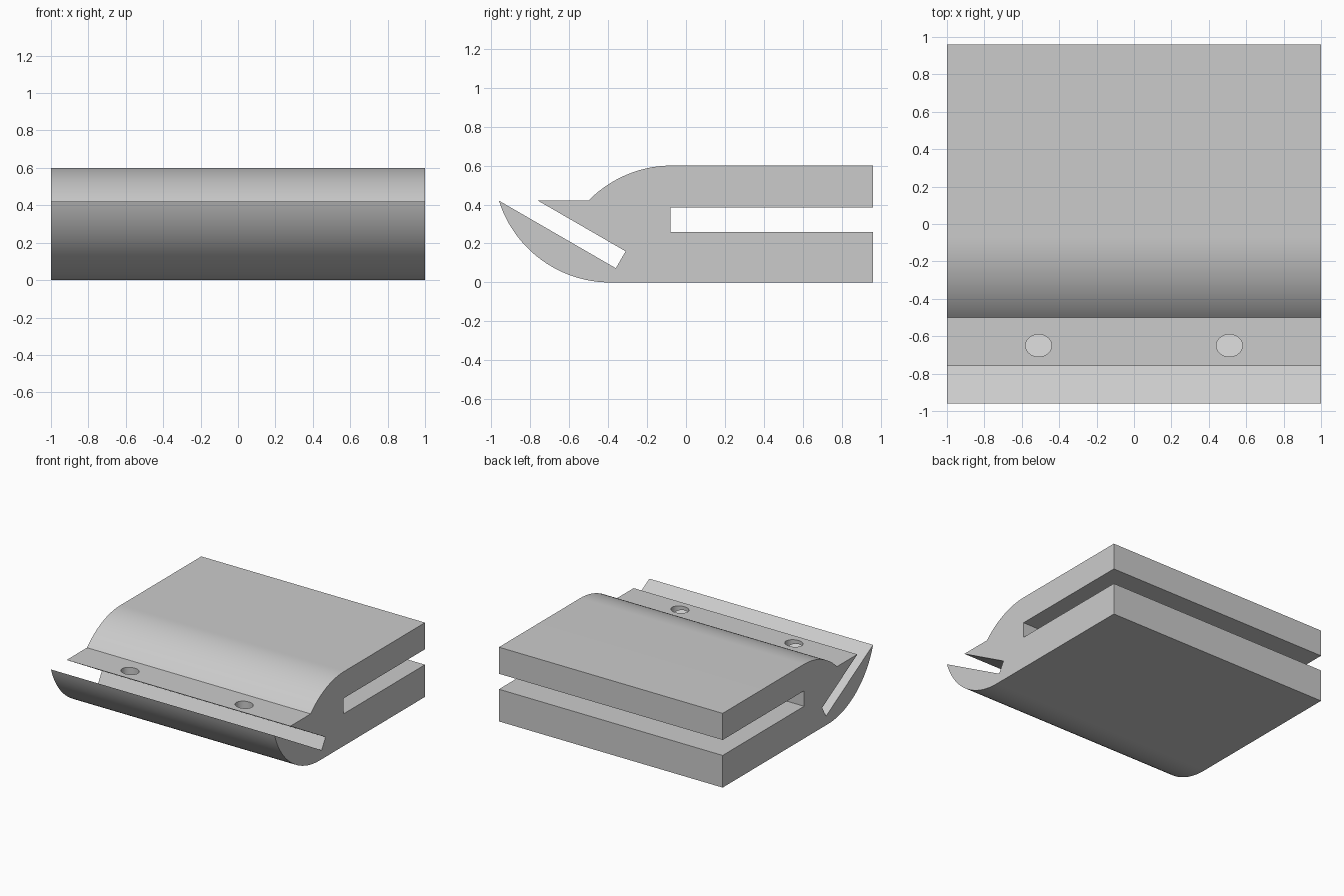
import bpy, bmesh
from math import cos, sin, atan2, pi, radians

default = bpy.data.objects.get("Cube")
if default:
    bpy.data.objects.remove(default, do_unlink=True)

grey = bpy.data.materials.new("light_grey")
grey.use_nodes = True
colour = (0.6, 0.6, 0.6, 1)
grey.diffuse_color = colour
grey.node_tree.nodes["Principled BSDF"].inputs["Base Color"].default_value = colour


def arc(cy, cz, radius, start, end, steps=24):
    """Points of a circular arc in the y-z plane."""
    angles = [start + (end - start) * i / steps for i in range(steps + 1)]
    return [(cy + radius * cos(a), cz + radius * sin(a)) for a in angles]


# Side profile: rounded shoulder, rounded lower lip and two slots
R = 0.6
shoulder = arc(-0.072, 0, R, pi / 2, atan2(0.42, -0.428))
lower_lip = arc(-0.388, R, R, pi + atan2(0.18, 0.572), 3 * pi / 2)
front_slot = [(-0.76, 0.42), (-0.31, 0.16), (-0.36, 0.073)]
back_slot = [(0.96, 0.26), (-0.08, 0.26), (-0.08, 0.385), (0.96, 0.385)]
profile = shoulder + front_slot + lower_lip + [(0.96, 0)] + back_slot + [(0.96, 0.6)]

# Extrude the profile across the full width
bm = bmesh.new()
cap = bm.faces.new([bm.verts.new((-1, y, z)) for y, z in profile])
extruded = bmesh.ops.extrude_face_region(bm, geom=[cap], use_keep_orig=True)
verts = [v for v in extruded["geom"] if isinstance(v, bmesh.types.BMVert)]
bmesh.ops.translate(bm, verts=verts, vec=(2, 0, 0))
bmesh.ops.recalc_face_normals(bm, faces=bm.faces)
mesh = bpy.data.meshes.new("clamp_body")
bm.to_mesh(mesh)
bm.free()
mesh.materials.append(grey)
body = bpy.data.objects.new("clamp_body", mesh)
bpy.context.collection.objects.link(body)

# Two oval holes through the upper jaw, ending inside the front slot
for side, x in (("right", -0.51), ("left", 0.51)):
    bpy.ops.mesh.primitive_cylinder_add(vertices=40, radius=0.07, depth=0.2,
                                        location=(x, -0.65, 0.4))
    cutter = bpy.context.object
    cutter.name = side + "_hole_cutter"
    cutter.scale.y = 0.85
    cutter.data.materials.append(grey)
    cutter.hide_render = True
    cut = body.modifiers.new(side + "_hole", "BOOLEAN")
    cut.operation = "DIFFERENCE"
    cut.solver = "EXACT"
    cut.object = cutter
    bpy.ops.object.select_all(action="DESELECT")
    body.select_set(True)
    bpy.context.view_layer.objects.active = body
    bpy.ops.object.modifier_apply(modifier=cut.name)
    bpy.data.objects.remove(cutter, do_unlink=True)

bpy.ops.object.shade_smooth_by_angle(angle=radians(20))
